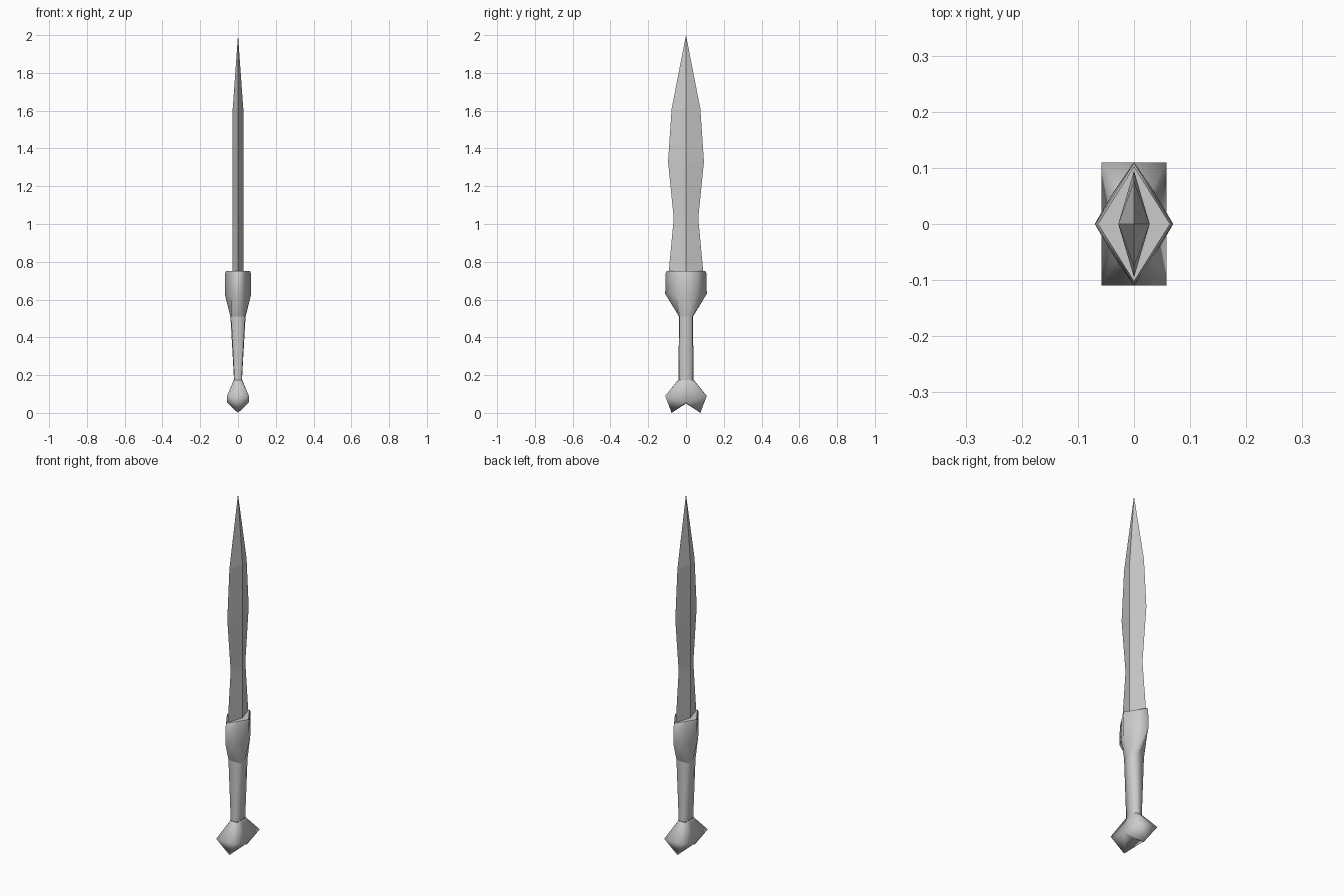
import bpy, bmesh

if "Cube" in bpy.data.objects:
    bpy.data.objects.remove(bpy.data.objects["Cube"])


def ring8(hx, hy, z, k, dz=0.0):
    """Eight points: k=1 gives a box section, k=0.5 a diamond; dz lowers the mids."""
    m = z - dz
    return [(hx, 0, m), (hx * k, hy * k, z), (0, hy, m), (-hx * k, hy * k, z),
            (-hx, 0, m), (-hx * k, -hy * k, z), (0, -hy, m), (hx * k, -hy * k, z)]


def ring4(hx, hy, z):
    return [(hx, 0, z), (0, hy, z), (-hx, 0, z), (0, -hy, z)]


def loft(name, rings, smooth, tip=None, cap=False, extra=None):
    bm = bmesh.new()
    vs = [[bm.verts.new(p) for p in r] for r in rings]
    n = len(vs[0])
    for a, b in zip(vs, vs[1:]):
        for i in range(n):
            j = (i + 1) % n
            bm.faces.new((a[i], a[j], b[j], b[i]))
    if tip:
        t = bm.verts.new(tip)
        for i in range(n):
            bm.faces.new((vs[-1][i], vs[-1][(i + 1) % n], t))
    if extra:
        extra(bm, vs)
    for f in bm.faces:
        f.smooth = smooth
    if cap:
        bm.faces.new(vs[-1]).smooth = False
    bmesh.ops.recalc_face_normals(bm, faces=bm.faces[:])
    me = bpy.data.meshes.new(name)
    bm.to_mesh(me)
    bm.free()
    ob = bpy.data.objects.new(name, me)
    bpy.context.collection.objects.link(ob)
    return ob


# Leaf-shaped blade with a central ridge
blade_profile = [(0.028, 0.092, 0.74), (0.028, 0.065, 1.03),
                 (0.028, 0.095, 1.33), (0.028, 0.076, 1.61)]
loft("blade", [ring4(*p) for p in blade_profile], False, tip=(0, 0, 2.0))

# Diamond guard flaring out of the grip
loft("guard", [ring8(0.04, 0.037, 0.51, 0.9), ring8(0.07, 0.11, 0.63, 0.52),
               ring8(0.069, 0.109, 0.738, 0.5), ring8(0.064, 0.102, 0.75, 0.5)],
     True, cap=True)

# Tapered grip
loft("grip", [ring8(0.021, 0.04, 0.175, 0.92), ring8(0.04, 0.037, 0.51, 0.9)], True)


# Forked pommel: notched underside with a pointed ridge at each end
def fork(bm, vs):
    r = vs[-1]
    c = bm.verts.new((0, 0, 0.05))
    for s, a, m, b in ((1, 1, 2, 3), (-1, 5, 6, 7)):
        p = bm.verts.new((0, s * 0.076, 0))
        bm.faces.new((r[a], r[m], p))
        bm.faces.new((r[m], r[b], p))
        for corner, side in ((a, 0 if a == 1 else 4), (b, 4 if b == 3 else 0)):
            bm.faces.new((r[corner], p, r[side]))
            bm.faces.new((r[side], p, c))


wide = ring8(0.058, 0.11, 0.09, 1.0)
wide[0], wide[4] = (0.058, 0, 0.055), (-0.058, 0, 0.055)
loft("pommel", [ring8(0.022, 0.041, 0.175, 0.95), wide], True, extra=fork)
